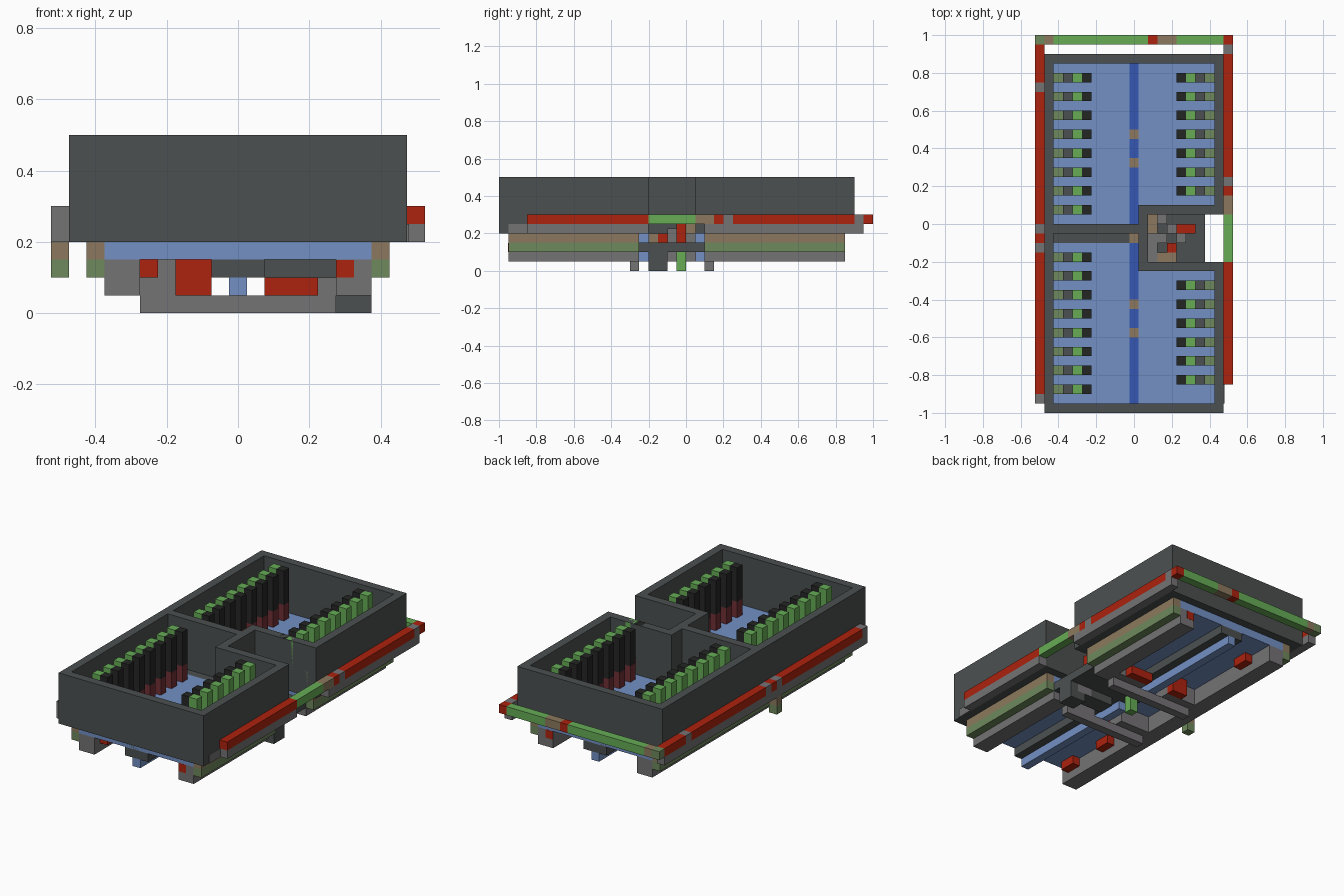
import bpy
import bmesh

old = bpy.data.objects.get("Cube")
if old:
    bpy.data.objects.remove(old, do_unlink=True)

CELL = 0.05  # everything sits on a regular cell grid


def material(name, rgb):
    def lin(c):
        c /= 255
        return c / 12.92 if c <= 0.04045 else ((c + 0.055) / 1.055) ** 2.4
    col = [lin(c) for c in rgb] + [1]
    m = bpy.data.materials.new(name)
    m.use_nodes = True
    m.diffuse_color = col
    m.node_tree.nodes["Principled BSDF"].inputs["Base Color"].default_value = col
    return m


dark = material("dark grey", (76, 80, 80))
grey = material("mid grey", (117, 115, 117))
red = material("red", (172, 34, 14))
green = material("green", (103, 172, 86))
olive = material("dull green", (110, 136, 92))
tan = material("tan", (140, 121, 94))
blue = material("light blue", (114, 144, 196))
navy = material("deep blue", (54, 87, 180))
black = material("black", (36, 38, 36))
maroon = material("dark red", (112, 48, 54))


def blocks(name, mat, *boxes):
    """One object made of boxes given as x, y, z spans in cells."""
    bm = bmesh.new()
    for x0, x1, y0, y1, z0, z1 in boxes:
        vs = bmesh.ops.create_cube(bm, size=1)["verts"]
        for v in vs:
            v.co = ((x1 if v.co.x > 0 else x0) - 10.5,
                    (y1 if v.co.y > 0 else y0) - 20,
                    z1 if v.co.z > 0 else z0)
            v.co *= CELL
    mesh = bpy.data.meshes.new(name)
    bm.to_mesh(mesh)
    bm.free()
    mesh.materials.append(mat)
    obj = bpy.data.objects.new(name, mesh)
    bpy.context.scene.collection.objects.link(obj)
    return obj


# Tall hull walls with a notch in the left side
WALL = (4, 10)
blocks("hull_walls", dark,
       (1, 20, 0, 1, *WALL), (1, 20, 37, 38, *WALL), (1, 2, 1, 37, *WALL),
       (19, 20, 1, 16, *WALL), (19, 20, 21, 37, *WALL),
       (11, 12, 15, 22, *WALL), (12, 19, 15, 16, *WALL),
       (12, 19, 21, 22, *WALL), (2, 11, 19, 20, *WALL))

# Floor slab, top plates and centre stripe
blocks("floor_slab", blue, (3, 12, 1, 37, 3, 4), (12, 18, 1, 15, 3, 4),
       (12, 18, 22, 37, 3, 4))
TOP = (4, 4.1)
blocks("floor_plates", blue, (2, 10, 1, 18, *TOP), (2, 10, 20, 37, *TOP),
       (11, 19, 1, 15, *TOP), (11, 19, 22, 37, *TOP),
       (10, 11, 1, 1.01, *TOP))
blocks("floor_stripe", navy, (10, 11, 1, 18, *TOP), (10, 11, 20, 37, *TOP))
blocks("divider_step", dark, (2, 10, 18, 19, *TOP))
blocks("stripe_markers", tan,
       *[(10, 11, y, y + 1, 4, 4.15) for y in (8, 11, 18, 26, 29)])

# Rows of posts along both sides, stepped from the wall inward
left_rows = list(range(2, 17, 2)) + list(range(21, 36, 2))
right_rows = list(range(3, 14, 2)) + list(range(21, 36, 2))


def posts(name, mat, step, z0, z1):
    boxes = [(2 + step, 3 + step, y, y + 1, z0, z1) for y in left_rows]
    boxes += [(18 - step, 19 - step, y, y + 1, z0, z1)
              for y in right_rows if y != 21 or step >= 0]
    blocks(name, mat, *boxes)


posts("outer_posts", olive, 0, 4, 7)
posts("grey_posts", dark, 1, 4, 8)
posts("green_posts", green, 2, 4, 10)
posts("black_posts", black, 3, 6, 10)
posts("post_feet", maroon, 3, 4, 6)

# Side rails: grey underside, coloured top
LOW, HIGH = (4, 5), (5, 6)
blocks("rail_undersides", grey, (0, 1, 1, 39, *LOW), (20, 21, 3, 16, *LOW),
       (20, 21, 22, 39, *LOW), (20, 20.1, 1, 3, *LOW))
blocks("rail_red", red, (0, 1, 2, 17, *HIGH), (0, 1, 18, 19, *HIGH),
       (0, 1, 20, 34, *HIGH), (0, 1, 35, 39, *HIGH),
       (20, 21, 3, 16, *HIGH), (20, 21, 23, 24, *HIGH),
       (20, 21, 25, 38, *HIGH), (20, 21, 39, 40, *HIGH),
       (12, 13, 39, 40, *HIGH))
blocks("rail_grey_joints", grey,
       *[(0, 1, y, y + 1, *HIGH) for y in (1, 17, 19, 34)],
       (20, 21, 24, 25, *HIGH), (20, 21, 38, 39, *HIGH))
blocks("rail_green", green, (20, 21, 16, 21, *HIGH),
       (2, 12, 39, 40, *HIGH), (15, 20, 39, 40, *HIGH))
blocks("rail_tan", tan, (20, 21, 21, 23, *HIGH), (1, 2, 39, 40, *HIGH),
       (13, 15, 39, 40, *HIGH))
blocks("rail_corner", olive, (0, 1, 39, 40, *HIGH))

# Lower side strips and the small hanging post on the right side
for name, mat, z in (("tan_strips", tan, 3), ("dull_green_strips", olive, 2)):
    blocks(name, mat, (2, 3, 1, 37, z, z + 1), (18, 19, 1, 15, z, z + 1),
           (18, 19, 22, 37, z, z + 1), (0, 1, 17, 18, z, z + 1))

# Underside beams, spine and keel
blocks("side_beams", grey, (3, 5, 1, 37, 1, 3), (16, 18, 1, 15, 1, 3),
       (16, 18, 22, 37, 1, 3))
blocks("spine", dark, (9, 12, 1, 37, 2, 3.9))
blocks("keel", blue, (10, 11, 1, 18, 1, 2), (10, 11, 21, 37, 1, 2))
blocks("cross_bars", grey, (5, 16, 14, 15, 0, 1), (5, 16, 22, 23, 0, 1),
       (5, 9, 14, 16, 1, 3), (5, 9, 22, 24, 1, 3))
blocks("keel_foot", green, (10, 11, 19, 20, 0, 2))
blocks("under_pads", red, (7, 9, 13, 14, 1, 3), (7, 9, 24, 25, 1, 3),
       (12, 15, 13, 14, 1, 2), (12, 15, 24, 25, 1, 2),
       *[(5, 6, y, y + 2, 2, 3) for y in (2, 8, 32)],
       *[(16, 17, y, y + 1, 2, 2.98) for y in (0.98, 36.02)])
blocks("pad_mounts", grey, (12, 16, 14, 15, 1, 2), (12, 16, 22, 24, 1, 2))

# Machinery tray inside the notch
blocks("tray", dark, (12, 18, 15, 22, 2, 3), (12, 18, 16, 18, 1, 2),
       (16, 18, 16, 18, 0, 1))
blocks("tray_grey_blocks", grey, (12, 13, 16, 19, 3, 4), (13, 14, 20, 21, 3, 4),
       (14, 16, 19, 20, 3, 4), (15, 16, 18, 19, 3, 4.5),
       (13, 14, 18, 19, 3, 4), (15, 17, 17, 18, 1.02, 1.98))
blocks("tray_tan_blocks", tan, (12, 13, 19, 21, 3, 5), (13, 15, 16, 17, 3, 4))
blocks("tray_red_blocks", red, (16, 17, 19, 20, 3, 5), (15, 16, 19, 20, 4, 5),
       (14, 15, 17, 18, 3, 4))
